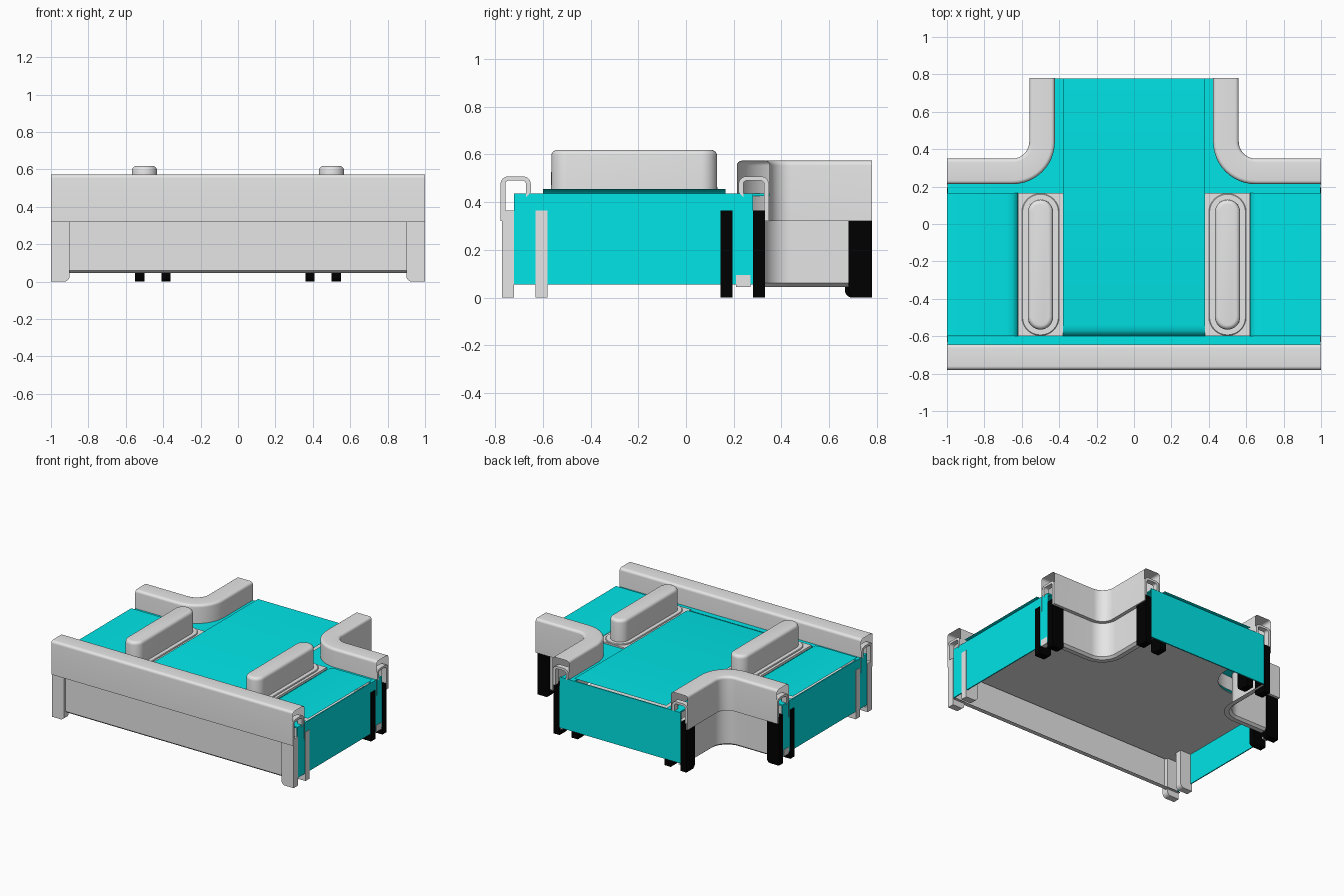
import bpy, bmesh, math

old = bpy.data.objects.get("Cube")
if old:
    bpy.data.objects.remove(old, do_unlink=True)


def material(name, rgb):
    m = bpy.data.materials.new(name)
    m.use_nodes = True
    m.diffuse_color = (*rgb, 1)
    bsdf = next(n for n in m.node_tree.nodes if n.type == 'BSDF_PRINCIPLED')
    bsdf.inputs["Base Color"].default_value = (*rgb, 1)
    return m


TEAL = material("teal", (0.0, 0.79, 0.81))
GREY = material("light grey", (0.78, 0.79, 0.78))
BLACK = material("black", (0.0, 0.0, 0.0))
END_Y = 0.78


def finish(name, bm, mat, angle):
    bmesh.ops.recalc_face_normals(bm, faces=bm.faces)
    me = bpy.data.meshes.new(name)
    bm.to_mesh(me)
    bm.free()
    ob = bpy.data.objects.new(name, me)
    bpy.context.collection.objects.link(ob)
    me.materials.append(mat)
    bpy.ops.object.select_all(action='DESELECT')
    ob.select_set(True)
    bpy.context.view_layer.objects.active = ob
    bpy.ops.object.shade_smooth_by_angle(angle=math.radians(angle))


def loft(name, rows, mat, solid=False, angle=35):
    """Skin a list of equal-length point rows; solid closes the loops and ends."""
    bm = bmesh.new()
    vs = [[bm.verts.new(p) for p in row] for row in rows]
    n = len(rows[0])
    for a, b in zip(vs, vs[1:]):
        for i in range(n if solid else n - 1):
            j = (i + 1) % n
            bm.faces.new((a[i], a[j], b[j], b[i]))
    if solid:
        bm.faces.new(vs[0])
        bm.faces.new(vs[-1])
    finish(name, bm, mat, angle)


def box(name, x, y, z, mat):
    corners = [(x[0], y[0]), (x[1], y[0]), (x[1], y[1]), (x[0], y[1])]
    loft(name, [[(*c, h) for c in corners] for h in z], mat, True)


def arc(cx, cy, r, a0, a1, n=6):
    angles = [math.radians(a0 + (a1 - a0) * i / n) for i in range(n + 1)]
    return [(cx + r * math.cos(a), cy + r * math.sin(a)) for a in angles]


def sweep(name, profile, path, mat, side=1, solid=False):
    """Carry an (inset, height) profile along stations of (point, inward)."""
    rows = [[(side * (p[0] + d[0] * o), p[1] + d[1] * o, z) for o, z in profile]
            for p, d in path]
    loft(name, rows, mat, solid)


# Guard rail and skirt sections: inset from the outer face, height
rail = ([(0.03, 0.32), (0, 0.32)] + arc(0.02, 0.553, 0.02, 180, 90)
        + arc(0.117, 0.553, 0.02, 90, 0) + [(0.137, 0.32)])
skirt = [(0.08, 0.045), (0.045, 0.045), (0.027, 0.06), (0.027, 0.32)]
# Inverted U bracket that sits in each open rail end
bracket = ([(0.003, 0.32)] + arc(0.035, 0.475, 0.032, 180, 90)
           + arc(0.098, 0.475, 0.032, 90, 0) + [(0.13, 0.44), (0.11, 0.42)]
           + arc(0.095, 0.475, 0.015, 0, 90) + arc(0.038, 0.475, 0.015, 90, 180)
           + [(0.023, 0.32)])

front_path = [((-1, -END_Y), (0, 1)), ((1, -END_Y), (0, 1))]
sweep("front_rail", rail, front_path, GREY)
sweep("front_skirt", skirt, front_path, GREY)

bend = [((x, y), ((x - 0.65) / 0.09, (y - 0.44) / 0.09))
        for x, y in arc(0.65, 0.44, 0.09, 270, 180, 12)]
corner_path = [((1, 0.35), (0, -1))] + bend + [((0.56, END_Y), (-1, 0))]


def leg(name, place, mat):
    """Upright foot with a rounded inner corner; place maps (inset, across, z)."""
    pts = [(0, 0.365), (0, 0)] + arc(0.07, 0.03, 0.03, 270, 360) + [(0.1, 0.365)]
    loft(name, [[place(u, w, z) for u, z in pts] for w in (-0.025, 0.025)],
         mat, True)


for s, tag in ((1, "left"), (-1, "right")):
    # Corner guards
    sweep(f"{tag}_corner_rail", rail, corner_path, GREY, s)
    sweep(f"{tag}_corner_skirt", skirt, corner_path, GREY, s)

    # Brackets in the rail ends
    ends = {
        "front": [((x, -END_Y), (0, 1)) for x in (0.96, 0.999)],
        "side": [((x, 0.35), (0, -1)) for x in (0.96, 0.999)],
        "back": [((0.56, y), (-1, 0)) for y in (0.74, 0.779)],
    }
    for end, path in ends.items():
        sweep(f"{tag}_{end}_bracket", bracket, path, GREY, s, True)

    # Legs along the side end
    for i, (y, mat) in enumerate([(-0.745, GREY), (-0.605, GREY),
                                  (0.17, BLACK), (0.305, BLACK)]):
        leg(f"{tag}_side_leg_{i + 1}",
            lambda u, w, z: (s * (1 - u), y + w, z), mat)
    # Back legs: the inner one stands behind the end plate
    for part, x, setback in (("inner", 0.385, 0.014), ("outer", 0.525, 0)):
        leg(f"{tag}_{part}_back_leg",
            lambda u, w, z: (s * (x + w), END_Y - setback - u, z), BLACK)

    # Side end plate, skirt clip and the fixed bed strips
    box(f"{tag}_end_plate", (s * 0.988, s * 0.996), (-0.72, 0.28),
        (0.055, 0.435), TEAL)
    box(f"{tag}_skirt_clip", (s * 0.96, s * 0.999), (0.21, 0.27),
        (0.045, 0.095), GREY)
    box(f"{tag}_bed_strip", (s * 0.38, s * 0.99), (0.165, 0.28),
        (0.425, 0.435), TEAL)
    box(f"{tag}_back_bed_strip", (s * 0.38, s * 0.49), (0.28, 0.775),
        (0.425, 0.435), TEAL)

    # Side belt, a thin sheet that rolls down at its inner end
    belt = [(0.999, 0.455), (0.68, 0.455), (0.65, 0.45), (0.622, 0.432),
            (0.621, 0.37)]
    loft(f"{tag}_belt", [[(s * x, y, z) for x, z in belt] for y in (-0.6, 0.165)],
         TEAL, angle=80)

    # Divider: base plate, low rim and tall rounded bumper
    box(f"{tag}_divider_base", (s * 0.38, s * 0.62), (-0.6, 0.165),
        (0.40, 0.446), GREY)

    def stadium(r, z):
        loop = arc(0, 0.28, r, 0, 180, 16) + arc(0, -0.28, r, 180, 360, 16)
        return [(s * 0.5 + x, y - 0.217, z) for x, y in loop]

    loft(f"{tag}_divider_rim",
         [stadium(0.1, 0.44), stadium(0.1, 0.45), stadium(0.096, 0.454)],
         GREY, True)
    crown = arc(0.043, 0.594, 0.024, 0, 90, 5)
    loft(f"{tag}_bumper",
         [stadium(0.068, 0.45)] + [stadium(r, z) for r, z in crown],
         GREY, True)

# Main belt, a thin sheet that rolls down at its front end
main = [(-0.599, 0.37), (-0.598, 0.432), (-0.57, 0.45), (-0.54, 0.455),
        (0.779, 0.455)]
loft("main_belt", [[(x, y, z) for y, z in main] for x in (-0.38, 0.38)],
     TEAL, angle=80)

# Front bed strip and back end plate
box("front_bed_strip", (-0.99, 0.99), (-0.72, -0.6), (0.425, 0.435), TEAL)
box("back_end_plate", (-0.5, 0.5), (0.77, 0.779), (0.055, 0.435), TEAL)

# T-shaped floor set well up inside the skirts, leaving the underside open
half = [(0.988, -0.74), (0.988, 0.23)]
half += arc(0.65, 0.44, 0.21, 270, 180, 8)
half += [(0.44, 0.77)]
outline = half + [(-x, y) for x, y in reversed(half)]
loft("floor", [[(x, y, z) for x, y in outline] for z in (0.285, 0.291)],
     GREY, True)
